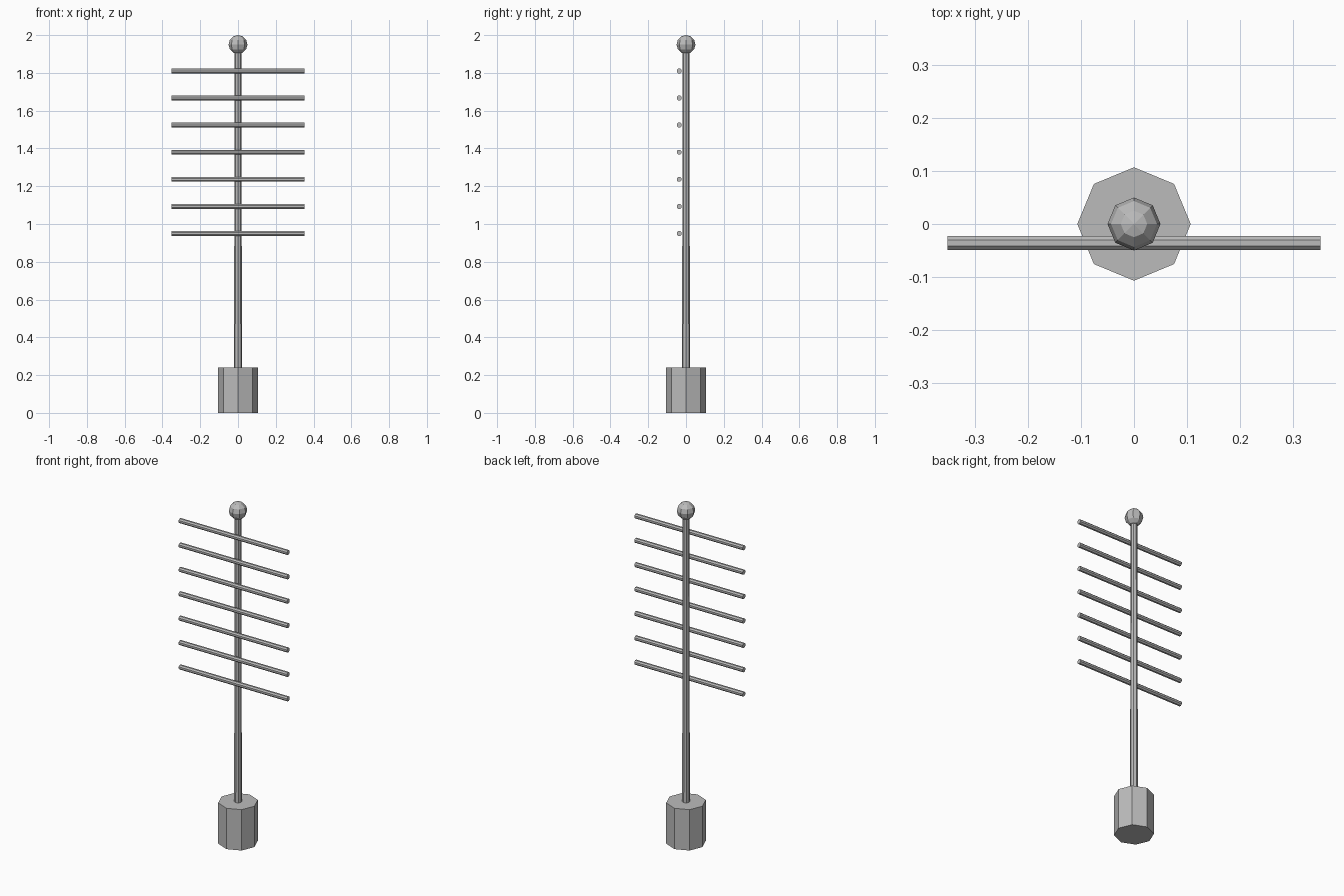
import bpy
import math

cube = bpy.data.objects.get("Cube")
if cube:
    bpy.data.objects.remove(cube, do_unlink=True)

# One plain grey for the whole aerial
grey = bpy.data.materials.new("plain grey")
grey.use_nodes = True
colour = (0.5, 0.5, 0.5, 1)
grey.diffuse_color = colour
grey.node_tree.nodes["Principled BSDF"].inputs["Base Color"].default_value = colour


def finish(name):
    obj = bpy.context.object
    obj.name = name
    obj.data.materials.append(grey)
    return obj


def octagon_post(name, r_low, r_high, z_low, z_high):
    bpy.ops.mesh.primitive_cone_add(
        vertices=8, radius1=r_low, radius2=r_high,
        depth=z_high - z_low, location=(0, 0, (z_low + z_high) / 2))
    return finish(name)


# Base block and slightly tapered mast
octagon_post("base", 0.107, 0.107, 0, 0.24)
octagon_post("mast", 0.021, 0.018, 0.24, 1.92)

# Faceted ball on top
bpy.ops.mesh.primitive_uv_sphere_add(
    segments=8, ring_count=6, radius=0.05, location=(0, 0, 1.95))
finish("top_ball")

# Evenly spaced crossbars in front of the mast
BARS = 7
for i in range(BARS):
    z = 0.95 + (1.81 - 0.95) * i / (BARS - 1)
    bpy.ops.mesh.primitive_cylinder_add(
        vertices=8, radius=0.014, depth=0.704, location=(0, -0.036, z),
        rotation=(math.pi / 8, math.pi / 2, 0))
    bar = finish(f"crossbar_{i + 1}")
    # Turn about the bar's own length so a flat side faces up
    bar.rotation_euler = (0, math.pi / 2, 0)
    for v in bar.data.vertices:
        x, y = v.co.x, v.co.y
        c, s = math.cos(math.pi / 8), math.sin(math.pi / 8)
        v.co.x, v.co.y = c * x - s * y, s * x + c * y
